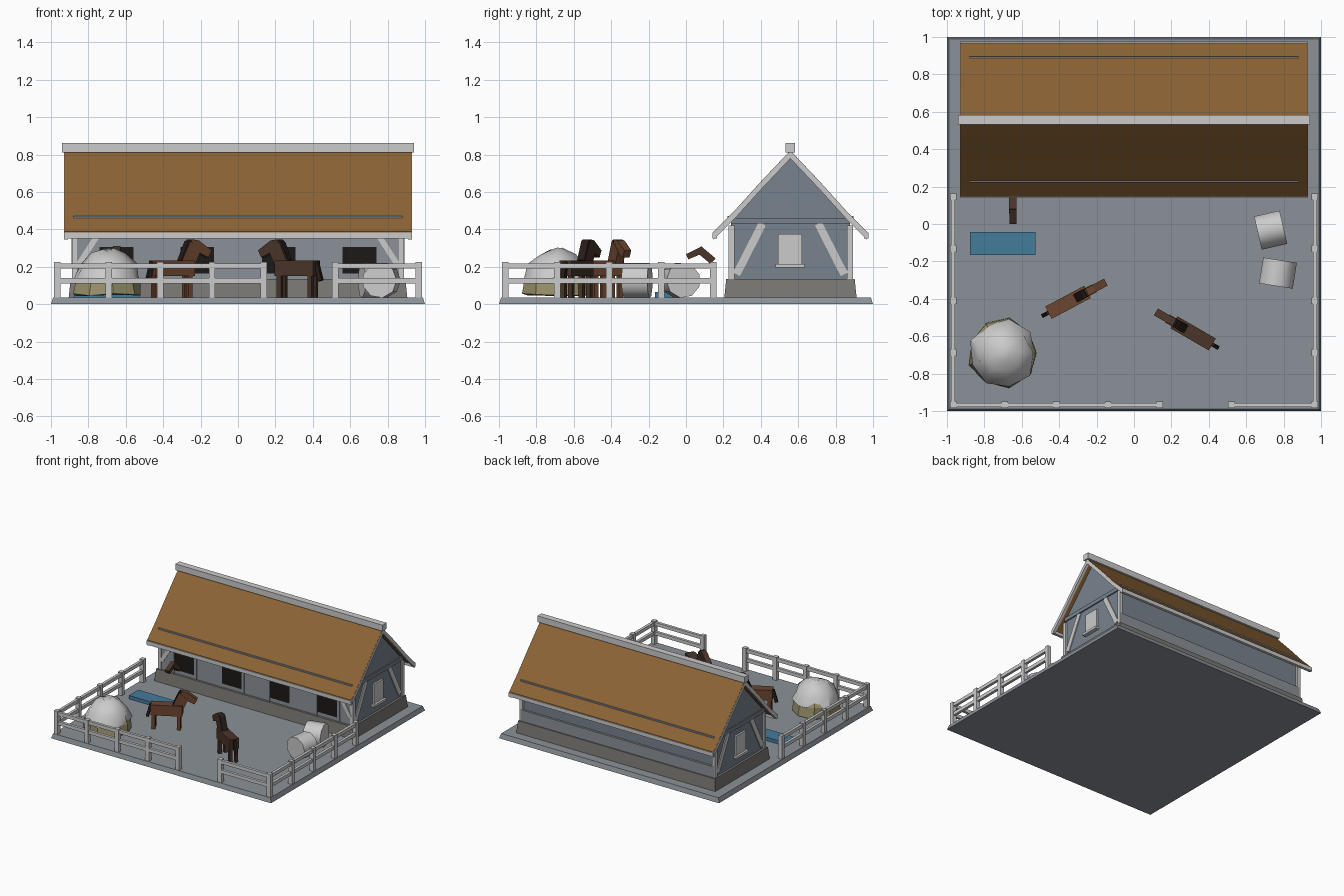
import bpy, bmesh, math, random
from mathutils import Vector, Matrix

if "Cube" in bpy.data.objects:
    bpy.data.objects.remove(bpy.data.objects["Cube"])

random.seed(4)
I = Matrix.Identity(4)


def mat(name, r, g, b):
    m = bpy.data.materials.new(name)
    m.diffuse_color = (r, g, b, 1)
    m.use_nodes = True
    m.node_tree.nodes["Principled BSDF"].inputs["Base Color"].default_value = m.diffuse_color
    return m


THATCH = mat("thatch", .26, .125, .035)
DARK = mat("dark_opening", .012, .01, .009)
WATER = mat("water", .06, .2, .33)
HAY = mat("hay", .33, .29, .15)
CHESTNUT = mat("chestnut", .15, .06, .03)
BAY = mat("bay", .07, .035, .022)
MANE = mat("mane", .02, .012, .01)
YARD = mat("yard", .26, .285, .315)
WALL = mat("wall", .19, .225, .275)
STONE = mat("stone", .2, .19, .175)


def finish(name, bm, m=None, smooth=None, M=I):
    bmesh.ops.recalc_face_normals(bm, faces=bm.faces)
    me = bpy.data.meshes.new(name)
    bm.to_mesh(me)
    bm.free()
    me.transform(M)
    ob = bpy.data.objects.new(name, me)
    bpy.context.collection.objects.link(ob)
    if m:
        me.materials.append(m)
    if smooth:
        bpy.context.view_layer.objects.active = ob
        ob.select_set(True)
        bpy.ops.object.shade_smooth_by_angle(angle=math.radians(smooth))
        ob.select_set(False)
    return ob


def loft(name, rings, m=None, smooth=None, M=I):
    """Closed solid through rings of equal point count."""
    bm = bmesh.new()
    vs = [[bm.verts.new(p) for p in r] for r in rings]
    n = len(vs[0])
    for a, b in zip(vs, vs[1:]):
        for i in range(n):
            bm.faces.new((a[i], a[(i + 1) % n], b[(i + 1) % n], b[i]))
    bm.faces.new(vs[0])
    bm.faces.new(vs[-1])
    return finish(name, bm, m, smooth, M)


def prism(name, pts, a, b, axis="x", m=None, smooth=None, M=I):
    """Profile pts extruded from a to b: axis x -> (y,z), axis y -> (x,z)."""
    f = (lambda p, t: (t, *p)) if axis == "x" else (lambda p, t: (p[0], t, p[1]))
    return loft(name, [[f(p, t) for p in pts] for t in (a, b)], m, smooth, M)


def box(name, x0, x1, y0, y1, z0, z1, m=None, inset=0, M=I):
    def ring(z, d):
        return [(x0 + d, y0 + d, z), (x1 - d, y0 + d, z), (x1 - d, y1 - d, z), (x0 + d, y1 - d, z)]
    return loft(name, [ring(z0, 0), ring(z1, inset)], m, None, M)


def strip(p, q, w):
    """Four corners of a flat bar from p to q."""
    p, q = Vector(p), Vector(q)
    d = (q - p).normalized() * w / 2
    n = Vector((-d.y, d.x))
    return [tuple(v) for v in (p + n, q + n, q - n, p - n)]


# yard base
box("base", -1, 1, -1, 1, 0, .037, YARD, inset=.012)

# barn body
C = .558
box("plinth", -.905, .905, .205, .912, .037, .134, STONE, inset=.01)
prism("barn_walls", [(.24, .13), (.876, .13), (.876, .44), (C, .785), (.24, .44)], -.876, .876, m=WALL)

# thatched roof slopes
CURVE = [(.41, .388), (.30, .498), (.16, .653), (0, .822)]
for s, side in ((-1, "front"), (1, "back")):
    top = [(C + s * d, z) for d, z in CURVE]
    low = [(C + s * d, z - .03) for d, z in reversed(CURVE)]
    prism(f"roof_{side}", top + low, -.928, .928, m=THATCH, smooth=30)
    barge = [(C + s * d, z - .003) for d, z in CURVE]
    under = [(C + s * d, z - .043) for d, z in reversed(CURVE)]
    for e in (-1, 1):
        prism(f"barge_board_{side}", barge + under, e * .91, e * .931)
    y = C + s * .405
    box(f"eave_board_{side}", -.93, .93, y - .012, y + .012, .352, .384)
    y = C + s * .333
    box(f"roof_rail_{side}", -.88, .88, y - .004, y + .004, .455, .472, YARD)
box("ridge_beam", -.942, .942, C - .026, C + .026, .812, .862)

# timber frame on the gable ends
for e in (-1, 1):
    def gable(name, pts, d=.886, m=None):
        prism(name, pts, e * .865, e * d, m=m)
    gable("gable_beam", [(.24, .43), (.876, .43), (.876, .462), (.24, .462)], m=WALL)
    for s in (-1, 1):
        gable("gable_brace", strip((C + s * .288, .16), (C + s * .15, .43), .042), .884)
        y = .228 if s < 0 else .892
        box("corner_post", e * .86, e * .888, y, y - s * .03, .13, .42)
    gable("gable_window", [(.492, .215), (.62, .215), (.62, .375), (.492, .375)], .89)
    gable("window_sill", [(.478, .197), (.634, .197), (.634, .216), (.478, .216)], .908)

# back sill panel, front wall boards and braces
box("back_sill_panel", -.88, .88, .87, .893, .134, .225, YARD)
box("front_wall_boards", -.878, .878, .233, .245, .134, .42, YARD)
for s in (-1, 1):
    prism("front_brace", strip((s * .86, .2), (s * .75, .37), .03), .227, .25, "y")

# stable openings along the front
for x in (-.65, -.217, .217, .65):
    box("stable_opening", x - .09, x + .09, .23, .25, .165, .307, DARK)
    box("opening_lintel", x - .112, x + .112, .228, .25, .307, .326, YARD)
    for s in (-1, 1):
        box("opening_jamb", x + s * .09, x + s * .112, .229, .25, .134, .31, YARD)


# fence
def post(x, y):
    box("fence_post", x - .017, x + .017, y - .017, y + .017, .03, .226)


def rails(x0, x1, y0, y1):
    for z in (.112, .19):
        box("fence_rail", x0, x1, y0, y1, z, z + .028)


F = .967
for i in range(5):
    post(-F + i * .276, -F)
    for e in (-1, 1):
        if i or e > 0:
            post(e * F, -F + i * .278)
post(.52, -F)
rails(-F, .145, -F - .011, -F + .011)
rails(.515, F, -F - .011, -F + .011)
for e in (-1, 1):
    rails(e * F - .011, e * F + .011, -F, .15)

# water trough
box("water_trough", -.877, -.527, -.165, -.042, .037, .065, WATER)

# round bales
for x, y, ang in ((.73, -.03, 13), (.767, -.262, 81)):
    rings = [[(t, .094 * math.cos(a), .094 * math.sin(a)) for a in
              [math.tau * (k + .5) / 9 for k in range(9)]] for t in (-.07, .07)]
    loft("round_bale", rings, None, 45,
         Matrix.Translation((x, y, .127)) @ Matrix.Rotation(math.radians(ang), 4, "Z"))


# hay pile with pale, uneven cap
def dome(name, prof, jit, m, smooth=None):
    n = 9
    rings = []
    for r, z in prof:
        rings.append([(-.7 + (r + random.uniform(-jit, jit)) * math.cos(math.tau * k / n),
                       -.69 + (r + random.uniform(-jit, jit)) * math.sin(math.tau * k / n),
                       z + random.uniform(-jit, jit)) for k in range(n)])
    loft(name, rings, m, smooth)


dome("hay_pile", [(.185, .05), (.175, .13), (.13, .22), (.06, .27)], .01, HAY)
dome("hay_cap", [(.16, .12), (.178, .13), (.15, .215), (.1, .268), (.04, .293)], .012, None, 50)


# horses, facing local +x
def horse(x, y, ang, coat):
    M = Matrix.Translation((x, y, 0)) @ Matrix.Rotation(math.radians(ang), 4, "Z")
    box("horse_body", -.122, .115, -.037, .037, .15, .235, coat, M=M)
    for lx in (-.1, .09):
        for ly in (-.023, .023):
            box("horse_leg", lx - .013, lx + .013, ly - .012, ly + .012, .037, .155, coat, M=M)
    prism("horse_neck", [(.045, .225), (.115, .19), (.158, .285), (.095, .335)], -.024, .024, "y", coat, M=M)
    prism("horse_head", [(.09, .325), (.112, .347), (.15, .34), (.226, .288), (.206, .25), (.13, .285)],
          -.021, .021, "y", coat, M=M)
    prism("horse_mane", [(.04, .236), (.06, .23), (.11, .33), (.1, .347), (.083, .335)],
          -.022, .022, "y", MANE, M=M)
    prism("horse_tail", strip((-.122, .225), (-.15, .125), .024), -.011, .011, "y", MANE, M=M)


horse(-.35, -.417, 28, CHESTNUT)
horse(.313, -.583, 150, BAY)

# horse looking out of the stable
prism("stabled_horse_neck", strip((.068, .295), (.145, .23), .04), -.667, -.627, "x", BAY)
prism("stabled_horse_head", [(0, .268), (.012, .24), (.09, .272), (.076, .305)], -.665, -.629, "x", BAY)
